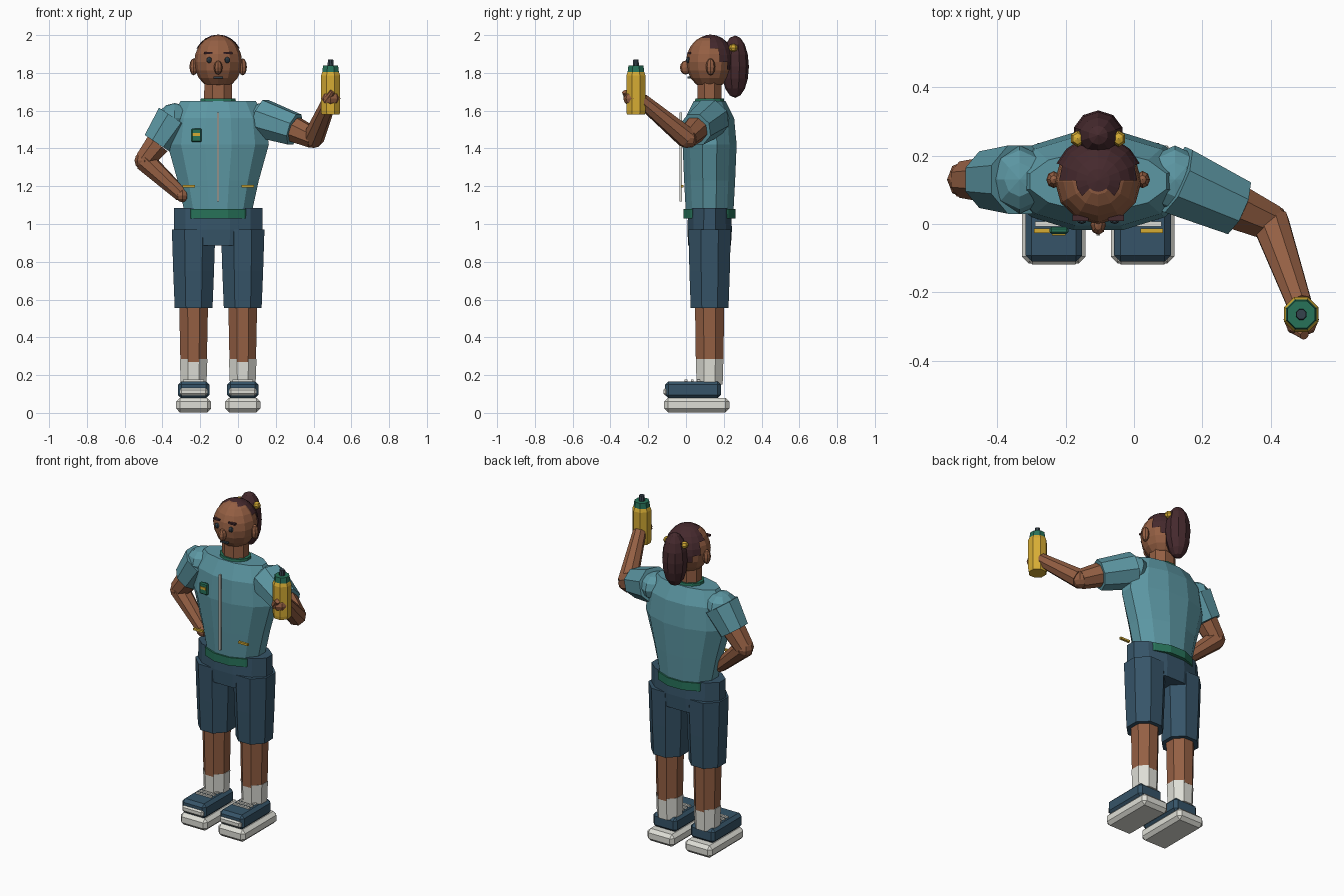
import bpy, bmesh, math
from mathutils import Vector, Matrix

cube = bpy.data.objects.get("Cube")
if cube:
    bpy.data.objects.remove(cube, do_unlink=True)

CX, CY = -0.105, 0.125   # body axis


def material(name, hex_code):
    srgb = [int(hex_code[i:i + 2], 16) / 255 for i in (0, 2, 4)]
    col = [c / 12.92 if c < 0.04 else ((c + 0.055) / 1.055) ** 2.4 for c in srgb] + [1]
    m = bpy.data.materials.new(name)
    m.use_nodes = True
    m.diffuse_color = col
    m.node_tree.nodes["Principled BSDF"].inputs["Base Color"].default_value = col
    return m


SKIN = material("brown skin", "945F43")
SHIRT = material("teal shirt", "5C97A3")
NAVY = material("navy cloth", "365468")
WHITE = material("off white", "DEDED6")
HAIR = material("dark hair", "45292D")
YELLOW = material("yellow", "D6AC34")
GREEN = material("green trim", "277259")
DARK = material("dark grey", "35424C")


def finish(name, bm, mat):
    bmesh.ops.recalc_face_normals(bm, faces=bm.faces)
    mesh = bpy.data.meshes.new(name)
    bm.to_mesh(mesh)
    bm.free()
    mesh.materials.append(mat)
    obj = bpy.data.objects.new(name, mesh)
    bpy.context.collection.objects.link(obj)
    return obj


def loft(name, rings, mat, x=CX, y=CY, n=8, matrix=None):
    """Stack of polygon rings (z, half width, half depth), capped."""
    bm = bmesh.new()
    k = 1 / math.cos(math.pi / n)
    loops = []
    for z, rx, ry in rings:
        angles = [2 * math.pi * (i + 0.5) / n for i in range(n)]
        loops.append([bm.verts.new((x + rx * k * math.cos(a), y + ry * k * math.sin(a), z))
                      for a in angles])
    for lo, hi in zip(loops, loops[1:]):
        for i in range(n):
            bm.faces.new((lo[i], lo[(i + 1) % n], hi[(i + 1) % n], hi[i]))
    bm.faces.new(loops[0])
    bm.faces.new(loops[-1])
    if matrix:
        bm.transform(matrix)
    return finish(name, bm, mat)


def limb(name, a, b, r0, r1, mat):
    a, b = Vector(a), Vector(b)
    turn = (b - a).to_track_quat('Z', 'Y').to_matrix().to_4x4()
    return loft(name, [(0, r0, r0), ((b - a).length, r1, r1)], mat, 0, 0, 8,
                Matrix.Translation(a) @ turn)


def ball(name, centre, radii, mat, seg=8, rings=6, keep=None):
    bm = bmesh.new()
    bmesh.ops.create_uvsphere(bm, u_segments=seg, v_segments=rings, radius=1)
    bm.transform(Matrix.Translation(centre) @ Matrix.Diagonal((*radii, 1)))
    if keep:
        drop = [f for f in bm.faces if not keep(f.calc_center_median())]
        bmesh.ops.delete(bm, geom=drop, context='FACES')
    return finish(name, bm, mat)


def box(name, centre, size, mat, bevel=0):
    bm = bmesh.new()
    bmesh.ops.create_cube(bm, size=1)
    bm.transform(Matrix.Translation(centre) @ Matrix.Diagonal((*size, 1)))
    if bevel:
        bmesh.ops.bevel(bm, geom=bm.edges[:], offset=bevel, segments=1, affect='EDGES')
    return finish(name, bm, mat)


# Torso, pelvis, neck
loft("shirt_torso", [(1.08, .182, .127), (1.23, .215, .135), (1.42, .268, .143),
                     (1.56, .25, .13), (1.65, .2, .085)], SHIRT, n=12)
loft("shorts_hips", [(.885, .225, .113), (.97, .235, .118), (1.085, .235, .113)], NAVY, n=12)
loft("shirt_hem", [(1.03, .19, .137), (1.08, .19, .137)], GREEN, n=12)
loft("neck", [(1.6, .075, .065), (1.76, .073, .063)], SKIN)
loft("collar", [(1.635, .095, .08), (1.665, .092, .075)], GREEN, n=12)

# Legs and shoes
for side, s in (("right", -1), ("left", 1)):
    x = CX + s * .13
    loft(side + "_shorts_leg", [(.555, .1, .1), (.75, .108, .107), (.97, .115, .112)], NAVY, x)
    loft(side + "_lower_leg", [(.27, .07, .073), (.56, .076, .077)], SKIN, x)
    loft(side + "_sock", [(.15, .068, .069), (.285, .073, .073)], WHITE, x)
    box(side + "_sole", (x, .057, .041), (.186, .345, .076), WHITE, .02)
    box(side + "_shoe_upper", (x, .037, .122), (.166, .294, .09), NAVY, .018)
    box(side + "_toe_cap", (x, -.09, .112), (.146, .058, .04), WHITE, .01)
    for i in range(3):
        box(f"{side}_lace_{i}", (x, i * .033, .168), (.11, .014, .016), WHITE)

# Arms: right hand on the hip, left hand raised
arms = {
    "right": ((-.335, .13, 1.56), (-.425, .13, 1.425), (-.495, .13, 1.335), (-.3, .085, 1.155)),
    "left": ((.12, .13, 1.56), (.3, .05, 1.5), (.4, .005, 1.455), (.485, -.235, 1.655)),
}
for side, (shoulder, cuff, elbow, wrist) in arms.items():
    ball(side + "_shoulder", shoulder, (.09, .1, .08), SHIRT)
    limb(side + "_sleeve", shoulder, cuff, .1, .083, SHIRT)
    limb(side + "_upper_arm", cuff, elbow, .065, .053, SKIN)
    ball(side + "_elbow", elbow, (.053, .056, .053), SKIN)
    limb(side + "_forearm", elbow, wrist, .053, .036, SKIN)
ball("right_hand", (-.295, .08, 1.15), (.035, .045, .035), SKIN)
ball("left_hand", (.49, -.28, 1.665), (.052, .052, .043), SKIN)
limb("left_thumb", (.465, -.3, 1.65), (.5, -.325, 1.7), .018, .014, SKIN)

# Drinks bottle
bx, by = .49, -.265
loft("bottle", [(1.58, .048, .048), (1.6, .051, .051), (1.785, .051, .051), (1.81, .042, .042)],
     YELLOW, bx, by)
loft("bottle_cap", [(1.805, .044, .044), (1.838, .04, .04)], GREEN, bx, by)
loft("bottle_nozzle", [(1.835, .016, .016), (1.872, .014, .014)], DARK, bx, by)

# Head and face
ball("head", (CX, CY, 1.857), (.127, .125, .143), SKIN, 12, 10)
ball("nose", (CX, -.002, 1.828), (.023, .03, .037), SKIN)
box("mouth", (CX, .017, 1.776), (.052, .016, .009), DARK)
for side, s in (("right", -1), ("left", 1)):
    ball(side + "_ear", (CX + s * .13, .13, 1.832), (.022, .025, .045), SKIN)
    ball(side + "_eye", (CX + s * .048, .012, 1.868), (.015, .012, .016), DARK)
    box(side + "_eyebrow", (CX + s * .052, .018, 1.906), (.046, .018, .01), HAIR)

# Hair swept back into a ponytail
ball("hair_cap", (CX, CY + .003, 1.857), (.132, .13, .146), HAIR, 16, 12,
     lambda c: (c.y - CY) + .8 * (c.z - 1.857) > .08)
ball("ponytail", (CX, .26, 1.833), (.075, .073, .165), HAIR, 10, 8)
for side, s in (("right", -1), ("left", 1)):
    ball(side + "_hair_tie", (CX + s * .06, .25, 1.933), (.022, .024, .022), YELLOW, 6, 4)

# Shirt details
box("zip", (CX, -.027, 1.355), (.01, .014, .47), WHITE)
box("badge", (-.22, -.019, 1.47), (.056, .02, .072), GREEN, .006)
box("badge_stripe", (-.22, -.03, 1.475), (.04, .006, .016), YELLOW)
for side, x in (("right", -.26), ("left", .052)):
    box(side + "_pocket_trim", (x, -.02, 1.2), (.066, .014, .012), YELLOW)
